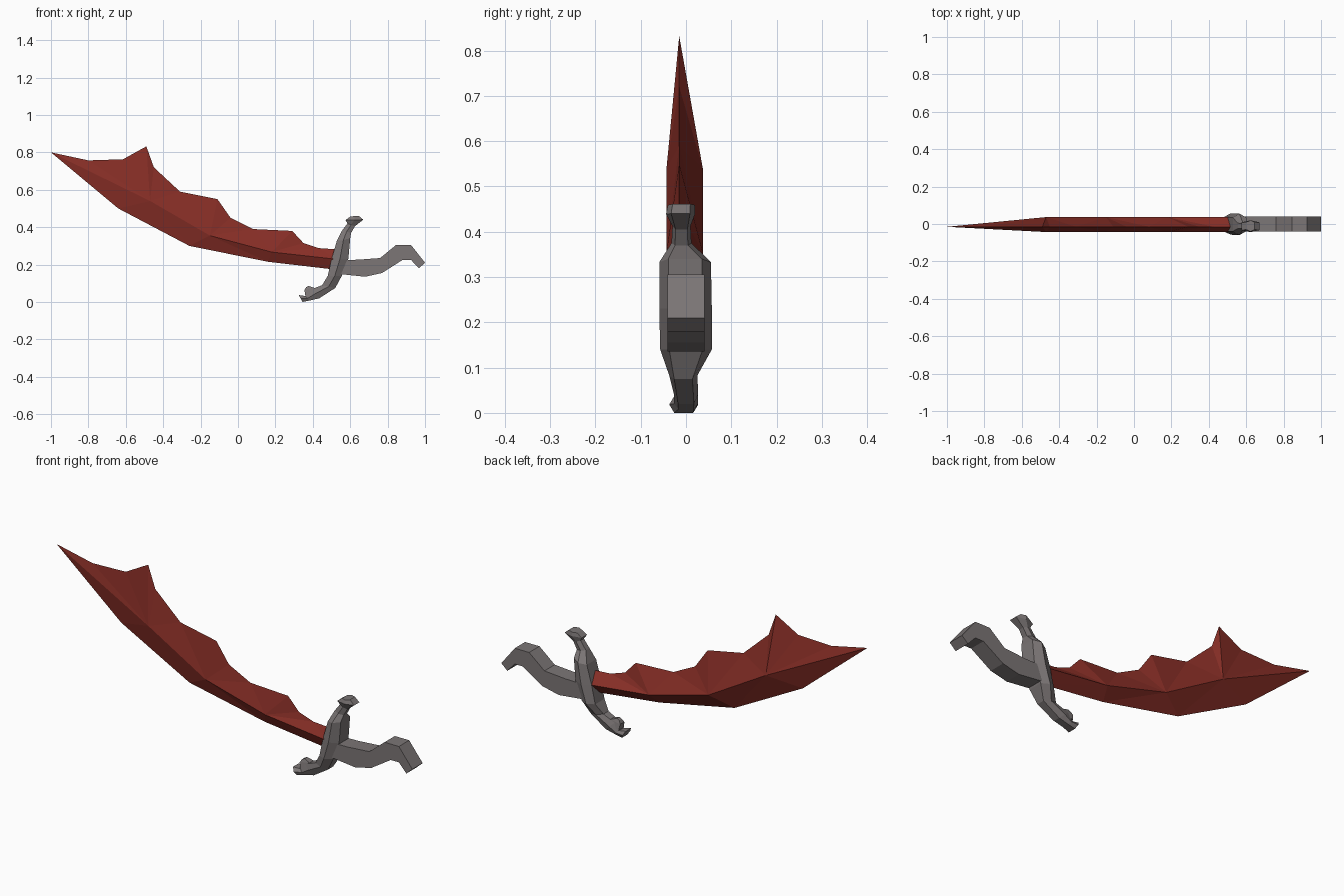
import bpy, bmesh

cube = bpy.data.objects.get("Cube")
if cube:
    bpy.data.objects.remove(cube)


def material(name, rgb):
    mat = bpy.data.materials.new(name)
    mat.use_nodes = True
    mat.diffuse_color = (*rgb, 1)
    mat.node_tree.nodes["Principled BSDF"].inputs["Base Color"].default_value = (*rgb, 1)
    return mat


RED = material("dark red", (0.25, 0.028, 0.02))
GREY = material("warm grey", (0.2, 0.18, 0.18))


def finish(name, bm, mat):
    bmesh.ops.remove_doubles(bm, verts=bm.verts, dist=0.0005)
    bmesh.ops.recalc_face_normals(bm, faces=bm.faces)
    mesh = bpy.data.meshes.new(name)
    bm.to_mesh(mesh)
    bm.free()
    mesh.materials.append(mat)
    obj = bpy.data.objects.new(name, mesh)
    bpy.context.collection.objects.link(obj)


def stitch(bm, a, b):
    """Fill between two edge lines with triangles, advancing along x."""
    i = j = 0
    while i < len(a) - 1 or j < len(b) - 1:
        if j == len(b) - 1 or (i < len(a) - 1 and a[i + 1].co.x <= b[j + 1].co.x):
            bm.faces.new((a[i], a[i + 1], b[j]))
            i += 1
        else:
            bm.faces.new((a[i], b[j], b[j + 1]))
            j += 1


def loft(name, rings, mat, edge=1.0):
    """Join sections: (left x, z, right x, z, half width, centre y)."""
    bm = bmesh.new()
    loops = []
    for xl, zl, xr, zr, w, y in rings:
        e = w * edge
        pts = [(xl, y - e, zl), (xr, y - e, zr), (xr, y + e, zr), (xl, y + e, zl)]
        if edge < 1:
            xm, zm = (xl + xr) / 2, (zl + zr) / 2
            pts.insert(1, (xm, y - w, zm))
            pts.insert(4, (xm, y + w, zm))
        loops.append([bm.verts.new(p) for p in pts])
    for a, b in zip(loops, loops[1:]):
        n = len(a)
        for k in range(n):
            bm.faces.new((a[k], a[(k + 1) % n], b[(k + 1) % n], b[k]))
    bm.faces.new(loops[0])
    bm.faces.new(loops[-1])
    finish(name, bm, mat)


# Curved blade: cutting edge, swollen ridge on each side, jagged back
tip = (-1, 0.8)
cutting = [tip, (-0.64, 0.5), (-0.26, 0.3), (0.16, 0.215), (0.53, 0.172)]
ridge = [(-0.47, 0.54), (-0.15, 0.355), (0.18, 0.267), (0.53, 0.228)]
jagged = [tip, (-0.8, 0.757), (-0.615, 0.763), (-0.49, 0.832), (-0.45, 0.72),
          (-0.31, 0.59), (-0.11, 0.55), (-0.04, 0.45), (0.08, 0.39),
          (0.29, 0.38), (0.35, 0.315), (0.43, 0.288), (0.55, 0.28)]
bm = bmesh.new()


def line(points, y):
    return [bm.verts.new((x, y, z)) for x, z in points]


low, high = line(cutting, -0.015), line(jagged, -0.015)
for y in (-0.043, 0.037):
    side = line(ridge, y)
    stitch(bm, low, side)
    stitch(bm, side, high)
    bm.faces.new((low[-1], side[-1], high[-1]))
finish("blade", bm, RED)

# Crossguard, from the lower claw up to the flared upper end
loft("crossguard", [
    (0.325, 0.037, 0.345, 0.0, 0.032, -0.005),
    (0.36, 0.032, 0.385, 0.008, 0.026, 0),
    (0.385, 0.065, 0.435, 0.02, 0.027, 0),
    (0.45, 0.09, 0.52, 0.075, 0.031, -0.006),
    (0.48, 0.14, 0.555, 0.14, 0.057, 0),
    (0.5, 0.23, 0.59, 0.23, 0.058, -0.001),
    (0.528, 0.325, 0.6, 0.34, 0.057, -0.002),
    (0.555, 0.38, 0.605, 0.37, 0.022, -0.01),
    (0.585, 0.42, 0.625, 0.405, 0.02, -0.01),
    (0.575, 0.438, 0.67, 0.44, 0.032, -0.012),
    (0.6, 0.457, 0.645, 0.461, 0.03, -0.01),
], GREY, edge=0.65)

# Small horn on the lower claw
loft("claw_horn", [
    (0.36, 0.035, 0.415, 0.05, 0.022, 0),
    (0.355, 0.065, 0.41, 0.075, 0.016, 0),
    (0.365, 0.08, 0.378, 0.086, 0.01, 0),
], GREY)

# Bent grip with a hooked pommel
loft("grip", [(xt, zt, xb, zb, 0.041, 0) for xt, zt, xb, zb in (
    (0.55, 0.225, 0.54, 0.15),
    (0.64, 0.226, 0.68, 0.135),
    (0.76, 0.235, 0.77, 0.155),
    (0.845, 0.305, 0.88, 0.225),
    (0.925, 0.305, 0.925, 0.225),
    (1, 0.21, 0.967, 0.18),
)], GREY)
